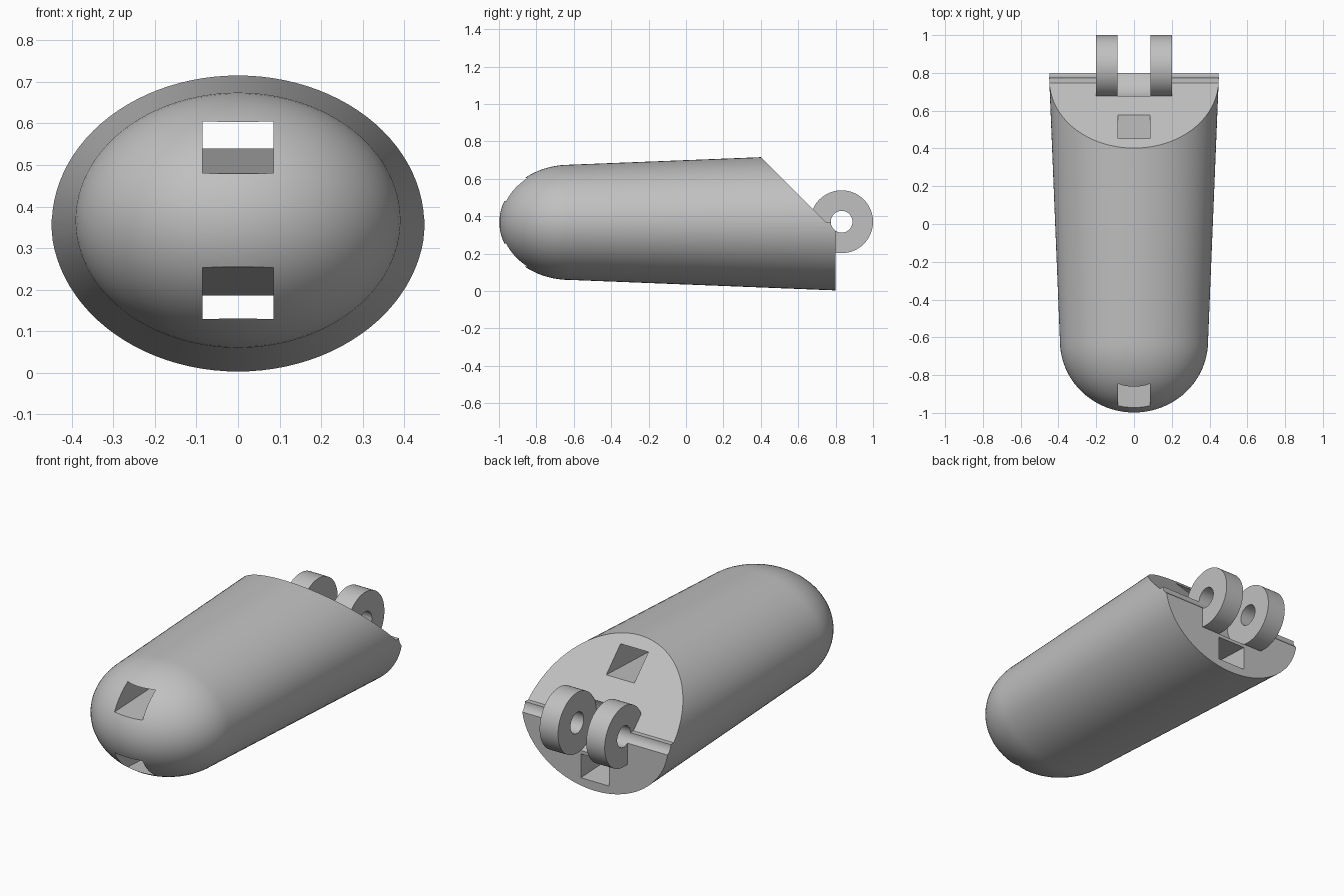
import bpy, bmesh
from math import sin, cos, tau, pi, radians

cube = bpy.data.objects.get("Cube")
if cube:
    bpy.data.objects.remove(cube)

grey = bpy.data.materials.new("light grey")
grey.use_nodes = True
colour = (0.53, 0.53, 0.53, 1)
grey.diffuse_color = colour
grey.node_tree.nodes["Principled BSDF"].inputs["Base Color"].default_value = colour

MID = 0.367              # height of the long axis
PIN = (0.832, 0.37)      # hinge axis (y, z)
HUB = 0.168              # hinge ring radius


def finish(name, bm):
    bmesh.ops.recalc_face_normals(bm, faces=bm.faces)
    mesh = bpy.data.meshes.new(name)
    bm.to_mesh(mesh)
    bm.free()
    mesh.materials.append(grey)
    obj = bpy.data.objects.new(name, mesh)
    bpy.context.collection.objects.link(obj)
    return obj


def prism(name, outline, half_width):
    """Side outline (y, z) extruded across x."""
    bm = bmesh.new()
    face = bm.faces.new([bm.verts.new((-half_width, y, z)) for y, z in outline])
    side = bmesh.ops.extrude_face_region(bm, geom=[face])["geom"]
    bmesh.ops.translate(bm, vec=(2 * half_width, 0, 0),
                        verts=[v for v in side if isinstance(v, bmesh.types.BMVert)])
    return finish(name, bm)


def disc(radius, sides=72):
    return [(PIN[0] + radius * cos(tau * i / sides),
             PIN[1] + radius * sin(tau * i / sides)) for i in range(sides)]


def combine(target, tool, operation):
    mod = target.modifiers.new(tool.name, "BOOLEAN")
    mod.operation, mod.object, mod.solver = operation, tool, "EXACT"
    bpy.context.view_layer.objects.active = target
    bpy.ops.object.modifier_apply(modifier=mod.name)
    bpy.data.objects.remove(tool)


# Tapered oval body with a rounded nose
SIDES, STEPS = 96, 20
sections = []
for i in range(1, STEPS + 1):
    a = i / STEPS * pi / 2
    sections.append((-0.62 - 0.378 * cos(a), 0.392 * sin(a), 0.308 * sin(a)))
sections.append((0.8, 0.45, 0.364))
bm = bmesh.new()
loops = [[bm.verts.new((rx * cos(tau * k / SIDES), y, MID + rz * sin(tau * k / SIDES)))
          for k in range(SIDES)] for y, rx, rz in sections]
tip = bm.verts.new((0, -0.998, MID))
for k in range(SIDES):
    n = (k + 1) % SIDES
    bm.faces.new((tip, loops[0][k], loops[0][n]))
    for a, b in zip(loops, loops[1:]):
        bm.faces.new((a[k], b[k], b[n], a[n]))
bm.faces.new(loops[-1])
body = finish("finger_segment", bm)

# Slanted cut and small ledge at the back
combine(body, prism("slant_cut", [(0.217, 0.9), (0.747, 0.37), (1.2, 0.37), (1.2, 0.9)], 0.7),
        "DIFFERENCE")

# Upper and lower cord tunnels, mirrored about the long axis
tunnel = [(-1.2, 0.471), (1.1, 0.560), (1.1, 0.695), (-1.2, 0.588)]
for name, sign in (("upper_tunnel", 1), ("lower_tunnel", -1)):
    outline = [(y, MID + sign * (z - MID)) for y, z in tunnel]
    combine(body, prism(name, outline, 0.086), "DIFFERENCE")

# Hinge hub, split into two rings, with a pin hole across the full width
combine(body, prism("hinge_hub", disc(HUB), 0.2), "UNION")
combine(body, prism("hinge_slot", disc(HUB + 0.001), 0.087), "DIFFERENCE")
combine(body, prism("pin_hole", disc(0.058, 48), 0.7), "DIFFERENCE")

# Smooth curved faces, keep edges sharp
bpy.ops.object.select_all(action="DESELECT")
body.select_set(True)
bpy.context.view_layer.objects.active = body
bpy.ops.object.shade_smooth_by_angle(angle=radians(25))
